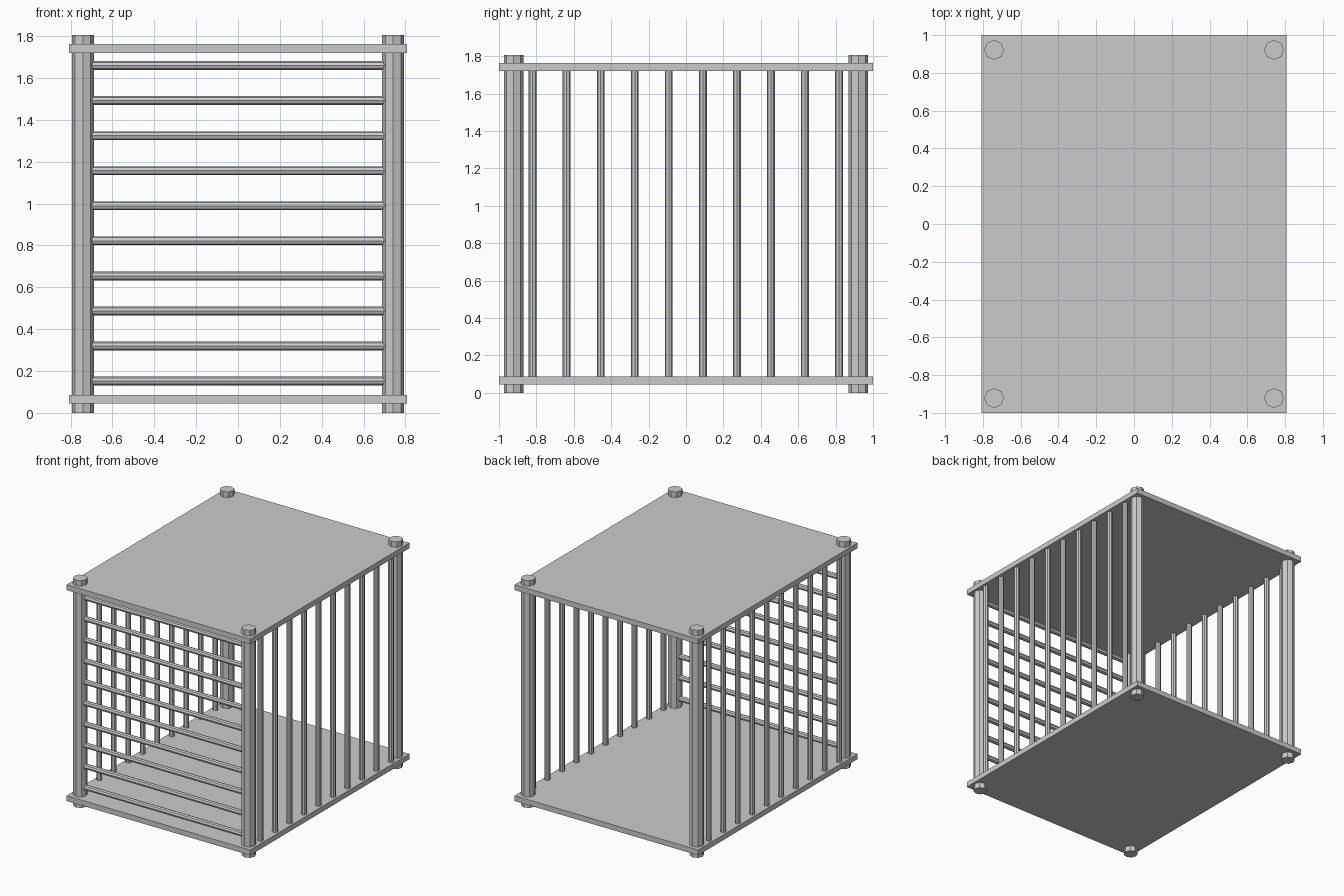
import bpy
from math import pi
from mathutils import Matrix, Vector

default_cube = bpy.data.objects.get("Cube")
if default_cube:
    bpy.data.objects.remove(default_cube, do_unlink=True)

# One plain grey for every part
GREY = (0.6, 0.6, 0.6, 1.0)
grey = bpy.data.materials.new("light_grey")
grey.use_nodes = True
grey.diffuse_color = GREY
grey.node_tree.nodes["Principled BSDF"].inputs["Base Color"].default_value = GREY

HEIGHT = 1.806
HALF_WIDTH = 0.807
PLATE = 0.042
POST_X, POST_Y = 0.741, 0.922
FLOOR_Z = 0.065
ROOF_Z = HEIGHT - FLOOR_Z
BARS = 10


def finish(name):
    obj = bpy.context.object
    obj.name = name
    obj.data.name = name
    obj.data.materials.append(grey)
    return obj


def plate(name, z):
    bpy.ops.mesh.primitive_cube_add(size=1, location=(0, 0, z))
    obj = finish(name)
    obj.data.transform(Matrix.Diagonal((2 * HALF_WIDTH, 2, PLATE, 1)))


def rod(name, centre, length, radius, along_x=False):
    bpy.ops.mesh.primitive_cylinder_add(vertices=8, radius=radius, depth=length,
                                        location=Vector(centre))
    obj = finish(name)
    if along_x:
        obj.data.transform(Matrix.Rotation(pi / 2, 4, "Y"))


# Floor and roof panels
plate("floor_panel", FLOOR_Z)
plate("roof_panel", ROOF_Z)

# Corner posts passing through both panels
for side, sx in (("left", 1), ("right", -1)):
    for end, sy in (("front", -1), ("back", 1)):
        rod(f"{end}_{side}_post", (sx * POST_X, sy * POST_Y, HEIGHT / 2), HEIGHT, 0.052)

# Horizontal bars across the front; the back stays open
for i in range(BARS):
    z = 0.152 + i * 0.1675
    rod(f"front_bar_{i + 1}", (0, -POST_Y, z), 2 * POST_X, 0.021, along_x=True)

# Vertical bars along both sides
for side, sx in (("left", 1), ("right", -1)):
    for i in range(BARS):
        y = -0.82 + i * 0.182
        rod(f"{side}_bar_{i + 1}", (sx * 0.772, y, HEIGHT / 2), ROOF_Z - FLOOR_Z, 0.021)
